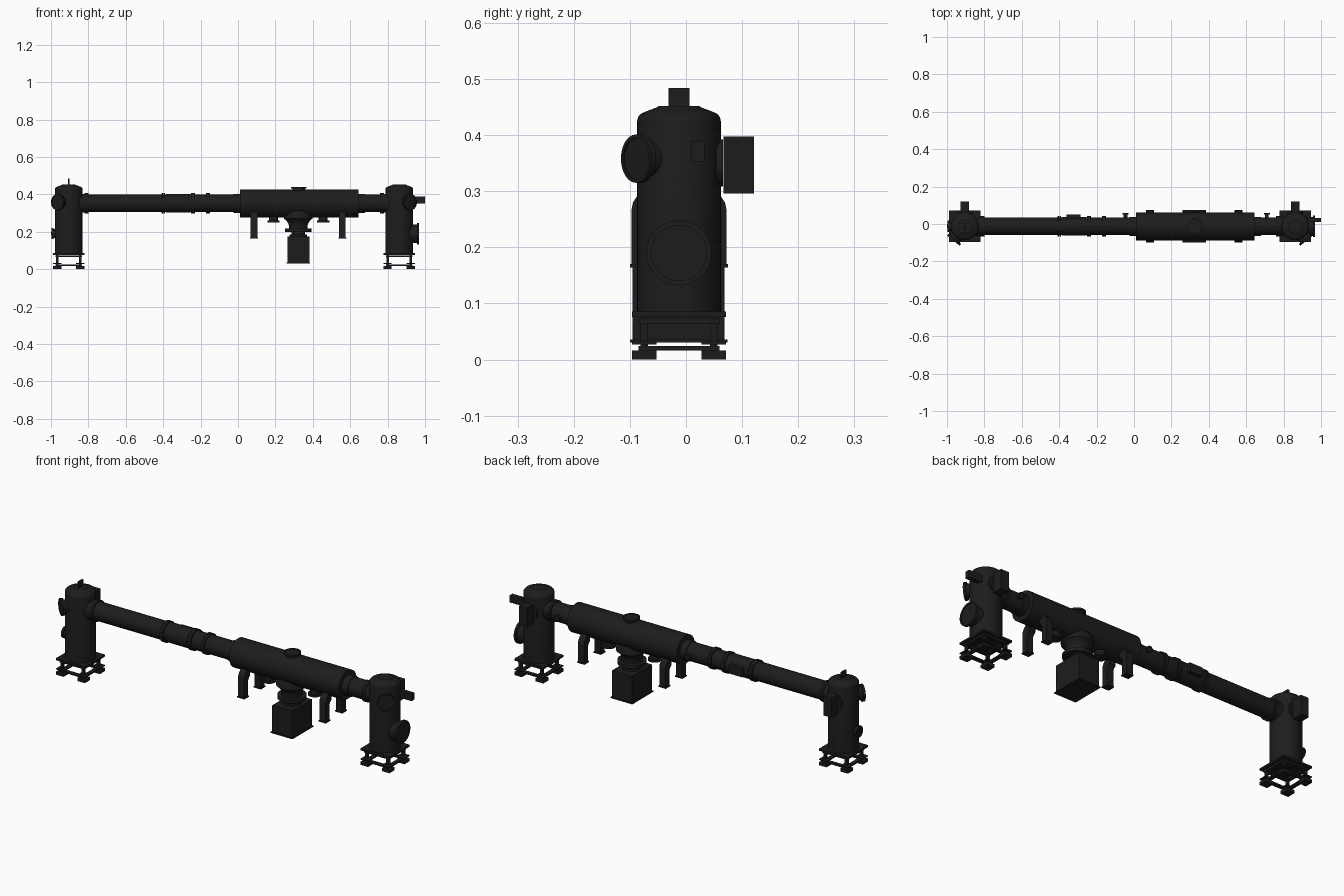
import bpy, bmesh, math
from mathutils import Vector

if "Cube" in bpy.data.objects:
    bpy.data.objects.remove(bpy.data.objects["Cube"])

YC, ZP = -0.0125, 0.352          # shared axis of the pipes
mat = bpy.data.materials.new("dark_steel")
mat.diffuse_color = (0.012, 0.012, 0.012, 1)
mat.use_nodes = True
mat.node_tree.nodes["Principled BSDF"].inputs["Base Color"].default_value = mat.diffuse_color


def finish(name, bm, smooth=True):
    bmesh.ops.recalc_face_normals(bm, faces=bm.faces)
    me = bpy.data.meshes.new(name)
    bm.to_mesh(me)
    bm.free()
    ob = bpy.data.objects.new(name, me)
    bpy.context.collection.objects.link(ob)
    me.materials.append(mat)
    if smooth:
        bpy.ops.object.select_all(action='DESELECT')
        ob.select_set(True)
        bpy.context.view_layer.objects.active = ob
        bpy.ops.object.shade_smooth_by_angle(angle=math.radians(35))
    return ob


def lathe(name, origin, axis, profile, n=48):
    """Revolve (radius, distance) points about an axis and cap both ends."""
    rot = Vector((0, 0, 1)).rotation_difference(Vector(axis).normalized())
    bm = bmesh.new()
    rings = [[bm.verts.new(Vector(origin) + rot @ Vector((
        r * math.cos(2 * math.pi * i / n), r * math.sin(2 * math.pi * i / n), d)))
        for i in range(n)] for r, d in profile]
    for a, b in zip(rings, rings[1:]):
        for i in range(n):
            bm.faces.new((a[i], a[(i + 1) % n], b[(i + 1) % n], b[i]))
    bm.faces.new(rings[0])
    bm.faces.new(rings[-1])
    return finish(name, bm)


def box(name, x0, x1, y0, y1, z0, z1):
    bm = bmesh.new()
    bmesh.ops.create_cube(bm, size=1)
    for v in bm.verts:
        v.co = ((x0 + x1) / 2 + v.co.x * (x1 - x0),
                (y0 + y1) / 2 + v.co.y * (y1 - y0),
                (z0 + z1) / 2 + v.co.z * (z1 - z0))
    return finish(name, bm, False)


def pipe(name, x0, x1, r):
    return lathe(name, (x0, YC, ZP), (1, 0, 0), [(r, 0), (r, x1 - x0)])


def port(name, origin, axis, neck, r, reach, t=0.012):
    """Round port: neck from origin, then a blind flange ending at reach."""
    return lathe(name, origin, axis, [(neck, 0), (neck, reach - t), (r, reach - t),
                                      (r, reach), (r * .85, reach), (r * .85, reach - .003)])


def tower(side, cx, s):
    """End chamber on its stand; s is the outward x direction."""
    # domed vessel
    lathe(side + "_vessel", (cx, YC, 0), (0, 0, 1),
          [(.06, .08), (.0745, .08), (.0745, .425), (.073, .432), (.068, .438),
           (.054, .444), (.04, .449), (.036, .452)])
    # square stand with frames, posts and foot pads
    h = .084
    box(side + "_top_plate", cx - h, cx + h, YC - h, YC + h, .076, .086)
    for z0, z1, name in ((.064, .074, "upper"), (.016, .024, "lower")):
        for k in (-1, 1):
            for a, b, c, d in ((cx - .072, cx + .072, YC + k * .062 - .01, YC + k * .062 + .01),
                               (cx + k * .062 - .01, cx + k * .062 + .01, YC - .072, YC + .072)):
                box(f"{side}_{name}_rail", a, b, c, d, z0, z1)
    for kx in (-1, 1):
        for ky in (-1, 1):
            px, py = cx + kx * .062, YC + ky * .062
            box(side + "_post", px - .007, px + .007, py - .007, py + .007, .01, .078)
            box(side + "_post_flange", px - .022, px + .022, py - .022, py + .022, .027, .032)
            box(side + "_foot", px - .022, px + .022, py - .022, py + .022, 0, .016)
    # slanted viewing port at the front
    port(side + "_slanted_port", (cx, YC, .358), (s * .62, -.78, 0), .034, .043, .098)
    # rear port with cabinet
    port(side + "_rear_port", (cx, YC, .35), (0, 1, 0), .034, .042, .078)
    box(side + "_rear_cabinet", cx - .023, cx + .023, .067, .121, .296, .397)
    # collar where the beam pipe meets the vessel
    lathe(side + "_pipe_collar", (cx - s * .04, YC, ZP), (-s, 0, 0),
          [(.05, 0), (.05, .04), (.05, .052)])


tower("left", -.905, -1)
tower("right", .862, 1)

# end ports and top fin
port("left_end_port", (-.905, YC, .19), (-1, 0, 0), .024, .03, .093)
port("right_end_port", (.862, YC, .19), (1, 0, 0), .05, .058, .106)
box("right_end_box", .92, 1.0, .01, .033, .352, .389)
box("left_end_stub", -1.0, -.96, -.022, -.004, .182, .2)
box("left_top_fin", -.91, -.9, -.031, .006, .44, .484)

# long beam pipe and its flanges
pipe("beam_pipe", -.88, .84, .047)
for x in (-.81, -.4, -.24, -.16, .77):
    pipe("beam_flange", x - .01, x - .0005, .054)
    pipe("beam_flange", x + .0005, x + .01, .054)
for x in (-.025, .645):
    pipe("joint_collar", x, x + .035, .051)
pipe("valve_sleeve", -.385, -.255, .049)
box("pipe_side_box", -.36, -.285, .02, .052, .33, .375)
for x in (-.045, .71):
    port("pipe_side_port", (x, YC, ZP), (0, 1, 0), .01, .016, .072, .008)

# large central chamber
lathe("central_chamber", (.01, YC, ZP), (1, 0, 0),
      [(.046, 0), (.0745, 0), (.0745, .635), (.046, .635)], 64)
port("chamber_top_port", (.325, YC, .39), (0, 0, 1), .034, .041, .05, .01)
for x in (.19, .455):
    port("chamber_lower_port", (x, YC, .32), (0, 0, -1), .024, .033, .07, .01)

# four curved chamber legs with foot plates
half = [(.035, .31), (.058, .308), (.074, .292), (.082, .28), (.085, .265),
        (.085, .168), (.052, .168), (.052, .25), (.045, .262), (.035, .27)]
for x in (.086, .558):
    for k in (-1, 1):
        bm = bmesh.new()
        f = bm.faces.new([bm.verts.new((x - .018, YC + k * y, z)) for y, z in half])
        ext = bmesh.ops.extrude_face_region(bm, geom=[f])
        bmesh.ops.translate(bm, vec=(.036, 0, 0),
                            verts=[v for v in ext["geom"] if isinstance(v, bmesh.types.BMVert)])
        bm.faces.ensure_lookup_table()
        finish("chamber_leg", bm)
        yc = YC + k * .0685
        box("leg_foot", x - .021, x + .021, yc - .019, yc + .019, .164, .17)

# flared pump throat below the chamber
lathe("pump_throat", (.322, YC, 0), (0, 0, 1),
      [(.03, .165), (.046, .165), (.046, .185), (.036, .185), (.036, .2), (.07, .2),
       (.07, .217), (.05, .217), (.05, .235), (.056, .25), (.066, .262), (.076, .27),
       (.076, .282), (.066, .31)])
# pump cabinet with base flange
box("pump_cabinet", .265, .381, -.095, .069, .035, .174)
box("pump_base_flange", .26, .386, -.1, .074, .03, .036)
